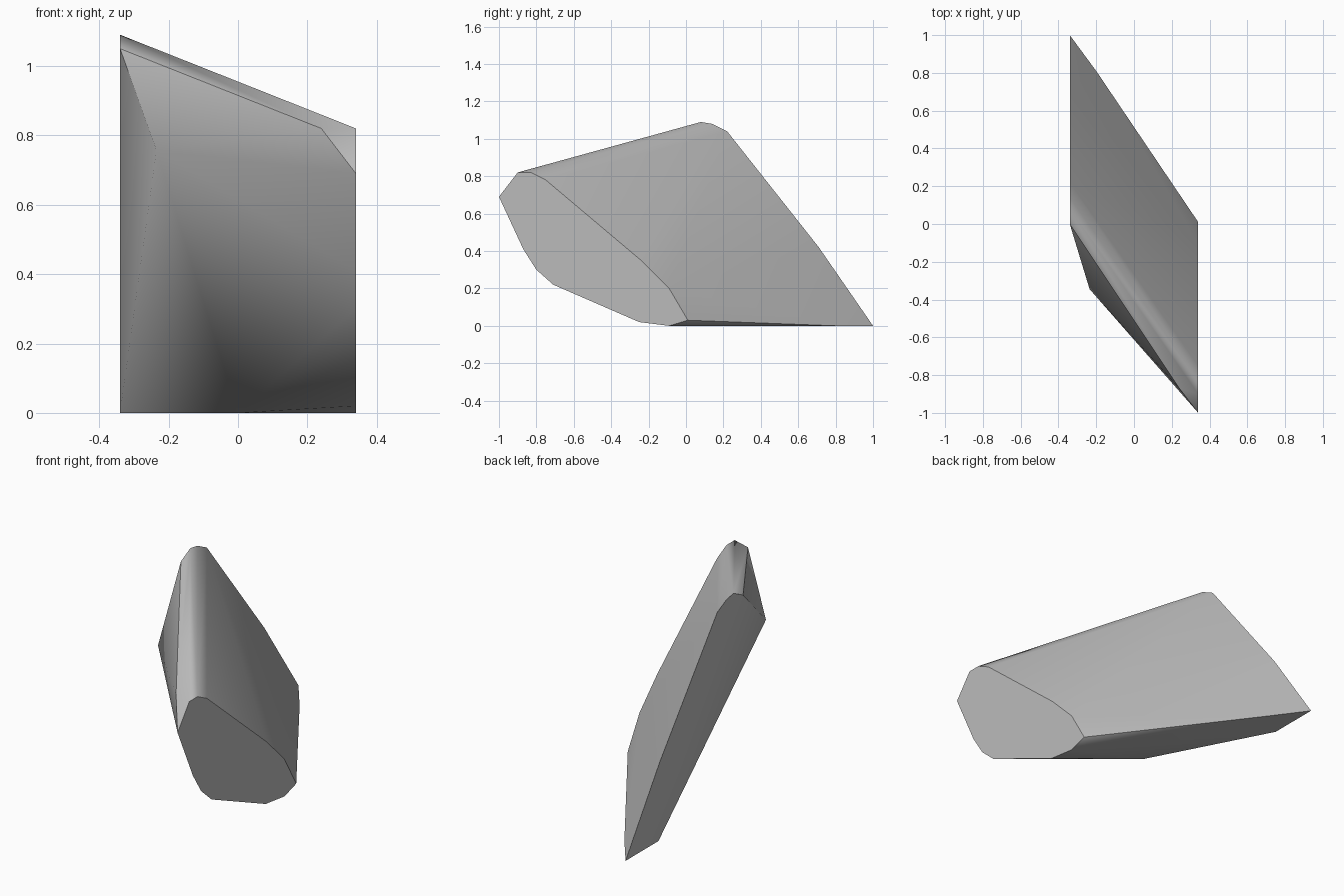
import bpy
import bmesh

cube = bpy.data.objects.get("Cube")
if cube:
    bpy.data.objects.remove(cube, do_unlink=True)

# Broken ends as (y, z) outlines on two parallel planes
HALF = 0.34
wide_end = [(-1, .69), (-.9, .82), (-.83, .82), (-.75, .78), (-.24, .35), (-.09, .2),
            (.01, .03), (-.09, 0), (-.25, .02), (-.71, .22), (-.8, .3), (-.87, .41)]
thin_end = [(1, 0), (.72, 0), (0, 1.05), (.08, 1.09), (.14, 1.08), (.22, 1.04), (.71, .42)]

# Corners between the ends: front bulge, top chip, underside
corners = [(-.235, -.345, .757), (.24, -.87, .82), (0, .07, 0), (-.17, .57, 0), (-.2, .81, 0)]

points = [(HALF, y, z) for y, z in wide_end] + [(-HALF, y, z) for y, z in thin_end] + corners

# Stone shard wrapped around all corners
bm = bmesh.new()
for p in points:
    bm.verts.new(p)
hull = bmesh.ops.convex_hull(bm, input=bm.verts[:])
loose = [v for v in bm.verts if not v.link_faces]
bmesh.ops.delete(bm, geom=loose, context='VERTS')
bmesh.ops.dissolve_limit(bm, angle_limit=0.01, verts=bm.verts[:], edges=bm.edges[:])
bmesh.ops.recalc_face_normals(bm, faces=bm.faces[:])
mesh = bpy.data.meshes.new("stone_shard")
bm.to_mesh(mesh)
bm.free()
shard = bpy.data.objects.new("stone_shard", mesh)
bpy.context.collection.objects.link(shard)

# Plain grey stone
stone = bpy.data.materials.new("grey_stone")
stone.use_nodes = True
colour = (.5, .5, .5, 1)
stone.diffuse_color = colour
stone.node_tree.nodes["Principled BSDF"].inputs["Base Color"].default_value = colour
mesh.materials.append(stone)

# Soft facets with crisp broken edges
bpy.ops.object.select_all(action='DESELECT')
shard.select_set(True)
bpy.context.view_layer.objects.active = shard
bpy.ops.object.shade_smooth_by_angle(angle=0.6)
